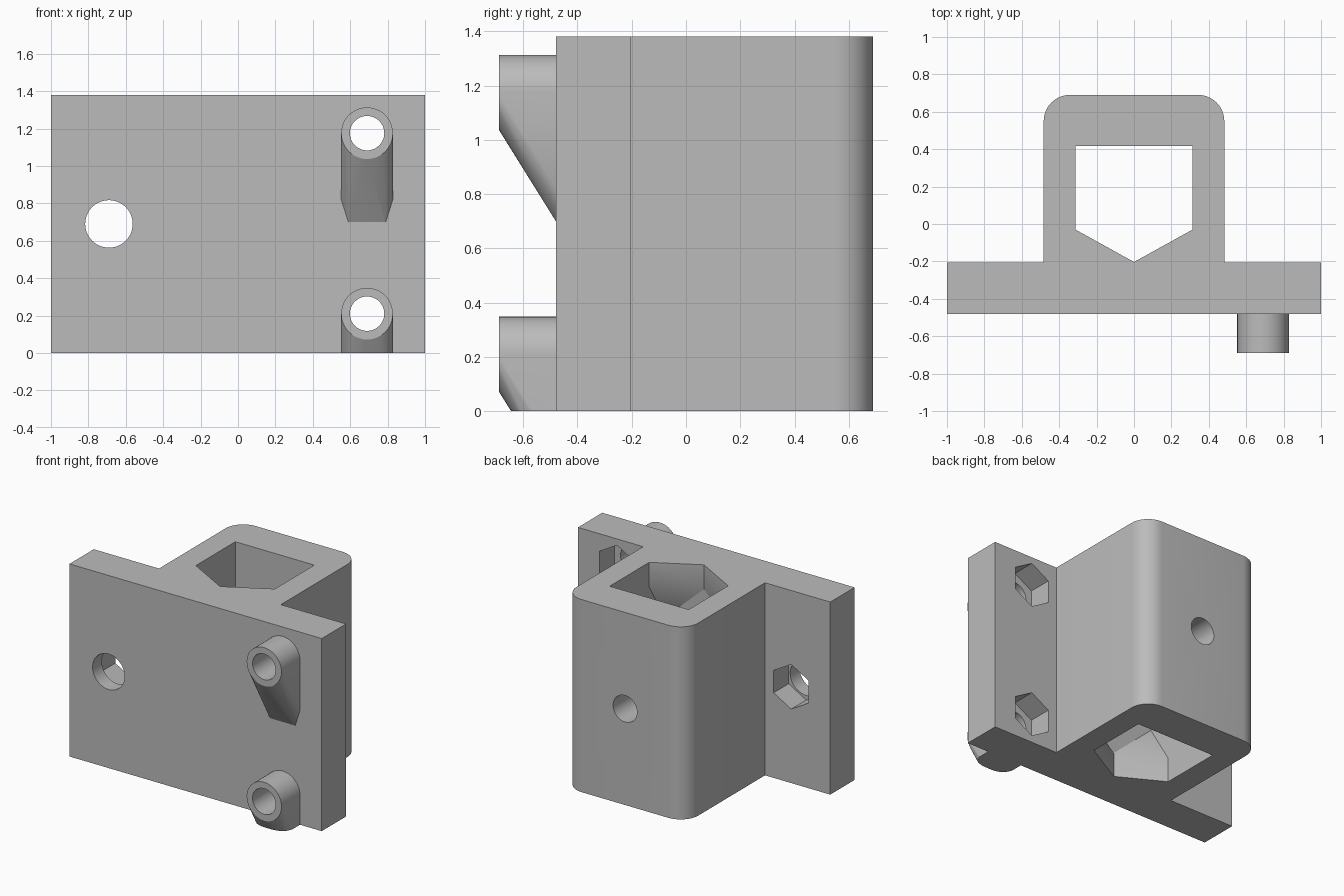
import bpy, bmesh
from math import sin, cos, pi, radians

cube = bpy.data.objects.get("Cube")
if cube:
    bpy.data.objects.remove(cube, do_unlink=True)

grey = bpy.data.materials.new("plain_grey")
grey.use_nodes = True
grey.diffuse_color = (0.5, 0.5, 0.5, 1)
grey.node_tree.nodes["Principled BSDF"].inputs["Base Color"].default_value = (0.5, 0.5, 0.5, 1)

HEIGHT = 1.38
FRONT, SHOULDER, BACK = -0.48, -0.205, 0.69


def hull(name, points):
    """Solid convex part spanning the given points."""
    bm = bmesh.new()
    for p in points:
        bm.verts.new(p)
    bmesh.ops.remove_doubles(bm, verts=bm.verts[:], dist=1e-5)
    res = bmesh.ops.convex_hull(bm, input=bm.verts[:])
    loose = {v for v in res["geom_interior"] + res["geom_unused"]
             if isinstance(v, bmesh.types.BMVert) and v.is_valid}
    bmesh.ops.delete(bm, geom=list(loose), context="VERTS")
    bmesh.ops.dissolve_limit(bm, angle_limit=radians(0.5), verts=bm.verts[:], edges=bm.edges[:])
    bmesh.ops.recalc_face_normals(bm, faces=bm.faces[:])
    mesh = bpy.data.meshes.new(name)
    bm.to_mesh(mesh)
    bm.free()
    mesh.materials.append(grey)
    obj = bpy.data.objects.new(name, mesh)
    bpy.context.collection.objects.link(obj)
    return obj


def ring(x, z, r, y, sides=48, turn=0.0):
    """Polygon around the y axis."""
    return [(x + r * sin(turn + 2 * pi * i / sides), y, z + r * cos(turn + 2 * pi * i / sides))
            for i in range(sides)]


def rod(name, x, z, r, y0, y1, sides=48):
    return hull(name, ring(x, z, r, y0, sides) + ring(x, z, r, y1, sides))


def prism(name, outline, z0, z1):
    return hull(name, [(x, y, z) for z in (z0, z1) for x, y in outline])


def combine(target, tool, operation):
    tool.hide_render = True
    mod = target.modifiers.new(operation.lower(), "BOOLEAN")
    mod.operation = operation
    mod.solver = "EXACT"
    mod.object = tool
    bpy.context.view_layer.objects.active = target
    bpy.ops.object.modifier_apply(modifier=mod.name)
    bpy.data.objects.remove(tool, do_unlink=True)


# Mounting plate
bracket = prism("mounting_bracket", [(x, y) for x in (-1, 1) for y in (FRONT, SHOULDER)], 0, HEIGHT)

# Socket housing with rounded rear corners
W, R = 0.483, 0.14
outline = [(s * W, FRONT + 0.1) for s in (-1, 1)]
for s in (-1, 1):
    for i in range(11):
        a = i * pi / 20
        outline.append((s * (W - R + R * cos(a)), BACK - R + R * sin(a)))
combine(bracket, prism("housing", outline, 0, HEIGHT), "UNION")

# Screw bosses with sloped supports, trimmed at the base
BOSS_X, BOSS_R, TIP = 0.69, 0.138, -0.69
BOSS_Z = (0.21, 1.175)
inside = FRONT + 0.08
for z in BOSS_Z:
    points = ring(BOSS_X, z, BOSS_R, TIP) + ring(BOSS_X, z, BOSS_R, FRONT)
    for dx, drop in ((BOSS_R, 0.355), (0.1, 0.475)):
        points += [(BOSS_X + s * dx, FRONT, z - drop) for s in (-1, 1)]
    boss = hull("boss", points)
    # seat the boss into the plate
    bm = bmesh.new()
    bm.from_mesh(boss.data)
    rear = [f for f in bm.faces if all(abs(v.co.y - FRONT) < 1e-4 for v in f.verts)]
    out = bmesh.ops.extrude_face_region(bm, geom=rear)["geom"]
    for v in out:
        if isinstance(v, bmesh.types.BMVert):
            v.co.y = inside
    bmesh.ops.delete(bm, geom=[f for f in rear if f.is_valid], context="FACES")
    cut = bmesh.ops.bisect_plane(bm, geom=bm.verts[:] + bm.edges[:] + bm.faces[:],
                                 plane_co=(0, 0, 0), plane_no=(0, 0, -1), clear_outer=True)
    edges = [e for e in cut["geom_cut"] if isinstance(e, bmesh.types.BMEdge)]
    if edges:
        bmesh.ops.holes_fill(bm, edges=edges)
    bmesh.ops.recalc_face_normals(bm, faces=bm.faces[:])
    bm.to_mesh(boss.data)
    bm.free()
    combine(bracket, boss, "UNION")

# Socket: pointed opening at both ends, widening to a rectangle inside
CX, CY, SIDE_Y, POINT_Y = 0.313, 0.417, -0.03, -0.203
pointed = [(-CX, CY), (CX, CY), (CX, SIDE_Y), (0, POINT_Y), (-CX, SIDE_Y)]
square = [(x, y) for x in (-CX, CX) for y in (POINT_Y, CY)]
LIP, WIDE = 0.175, 0.46
core = [(x, y, z) for x, y in pointed for z in (LIP, HEIGHT - LIP)]
core += [(x, y, z) for x, y in square for z in (WIDE, HEIGHT - WIDE)]
combine(bracket, hull("socket_core", core), "DIFFERENCE")
combine(bracket, prism("socket_opening", pointed, -0.1, HEIGHT + 0.1), "DIFFERENCE")

# Screw holes with hexagonal nut pockets in the rear of the plate
POCKET = 0.17
screws = [(-0.69, 0.69, 0.127)] + [(BOSS_X, z, 0.092) for z in BOSS_Z]
for x, z, r in screws:
    combine(bracket, rod("screw_hole", x, z, r, -0.8, SHOULDER - POCKET / 2), "DIFFERENCE")
    combine(bracket, rod("nut_pocket", x, z, 0.16, SHOULDER - POCKET, SHOULDER + 0.1, 6), "DIFFERENCE")

# Set-screw hole in the rear wall of the housing
combine(bracket, rod("rear_hole", 0, 0.69, 0.095, 0.3, 0.8), "DIFFERENCE")

bpy.ops.object.select_all(action="DESELECT")
bracket.select_set(True)
bpy.context.view_layer.objects.active = bracket
bpy.ops.object.shade_smooth_by_angle(angle=radians(30))
